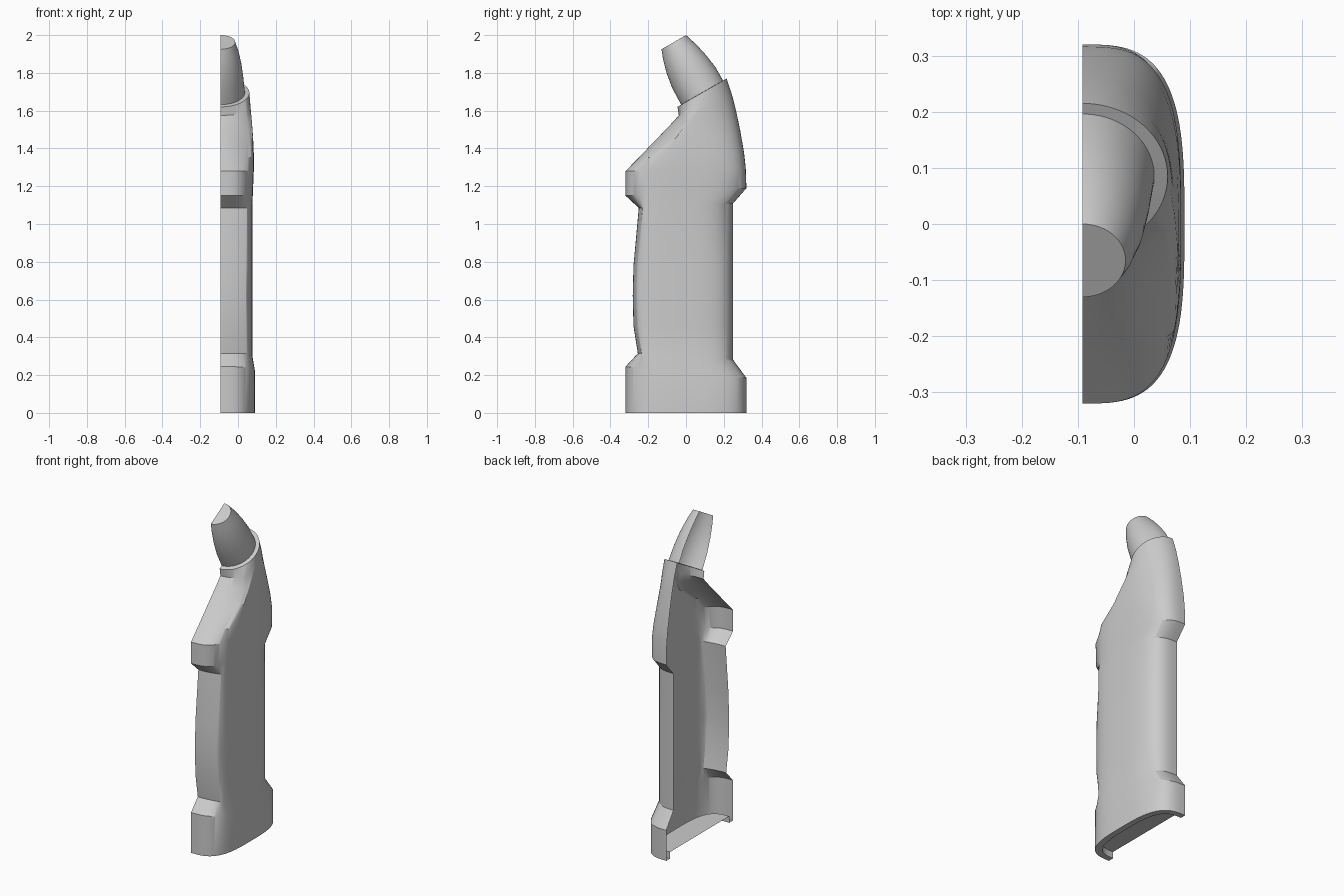
import bpy, bmesh, math

X0 = -0.0915          # open cut plane of the half shell
N = 56                # segments around each half section

grey = bpy.data.materials.new("light_grey")
grey.diffuse_color = (0.6, 0.6, 0.6, 1)


def half_ring(zf, zb, hf, yb, xmax, n=3.2, cut=-1.0, k=0.0):
    """Half superellipse, front to back; the front is trimmed by a curved cut."""
    w, cy, h = xmax - X0, (hf + yb) / 2, (yb - hf) / 2
    yf = max(hf, cut)
    pts = []
    for i in range(N + 1):
        t = -math.pi / 2 + math.pi * i / N
        s = max(math.cos(t), 0.0)
        s = s ** (2 / n) if s > 1e-9 else 0.0
        y = cy + h * math.copysign(abs(math.sin(t)) ** (2 / n), t)
        y = max(y, cut + k * s * s)
        f = (y - yf) / (yb - yf)
        pts.append((X0 + w * s, y, zf + (zb - zf) * f))
    return pts


def loft(name, rings, cap_bottom=False, cap_top=False):
    bm = bmesh.new()
    rows = [[bm.verts.new(p) for p in half_ring(*r)] for r in rings]
    for a, b in zip(rows, rows[1:]):
        for i in range(N):
            bm.faces.new((a[i], a[i + 1], b[i + 1], b[i]))
    if cap_bottom:
        bm.faces.new(rows[0][::-1])
    if cap_top:
        bm.faces.new(rows[-1])
    me = bpy.data.meshes.new(name)
    bm.to_mesh(me)
    bm.free()
    me.materials.append(grey)
    ob = bpy.data.objects.new(name, me)
    bpy.context.collection.objects.link(ob)
    bpy.ops.object.select_all(action='DESELECT')
    ob.select_set(True)
    bpy.context.view_layer.objects.active = ob
    bpy.ops.object.shade_smooth_by_angle(angle=math.radians(28))
    return ob


# Body half shell: front z, back z, front y, back y, side x, exponent, front trim, trim curve
loft("body_shell", [
    # recessed floor, bottom rim and foot
    (0.04, 0.04, -0.285, 0.285, 0.055),
    (0.0, 0.0, -0.285, 0.285, 0.055),
    (0.0, 0.0, -0.32, 0.32, 0.09),
    (0.245, 0.185, -0.32, 0.32, 0.09),
    # handle with trimmed front grip
    (0.315, 0.28, -0.32, 0.25, 0.076, 3.2, -0.255, 0.03),
    (0.46, 0.46, -0.32, 0.25, 0.076, 3.2, -0.278, 0.03),
    (0.62, 0.62, -0.32, 0.25, 0.076, 3.2, -0.282, 0.03),
    (0.78, 0.78, -0.32, 0.25, 0.076, 3.2, -0.278, 0.03),
    (1.085, 1.11, -0.32, 0.25, 0.076, 3.2, -0.25, 0.03),
    # flared head with sloping front
    (1.15, 1.19, -0.32, 0.32, 0.079),
    (1.28, 1.30, -0.32, 0.316, 0.084),
    (1.35, 1.38, -0.32, 0.307, 0.084, 3.0, -0.252, 0.07),
    (1.44, 1.49, -0.31, 0.288, 0.08, 2.7, -0.165, 0.11),
    (1.52, 1.60, -0.23, 0.265, 0.073, 2.4, -0.088, 0.10),
    (1.575, 1.69, -0.09, 0.242, 0.066, 2.1, -0.038, 0.04),
    (1.62, 1.77, -0.045, 0.215, 0.06, 2.0),
    # collar lip
    (1.632, 1.76, -0.026, 0.196, 0.036, 2.0),
], cap_bottom=True)

# Tapered curved nozzle with a flat end
loft("nozzle", [
    (1.632, 1.76, -0.026, 0.196, 0.036, 2.0),
    (1.72, 1.83, -0.073, 0.156, 0.028, 2.0),
    (1.80, 1.893, -0.103, 0.107, 0.018, 2.0),
    (1.87, 1.95, -0.121, 0.055, 0.003, 2.0),
    (1.925, 2.0, -0.13, 0.0, -0.015, 2.0),
], cap_top=True)
